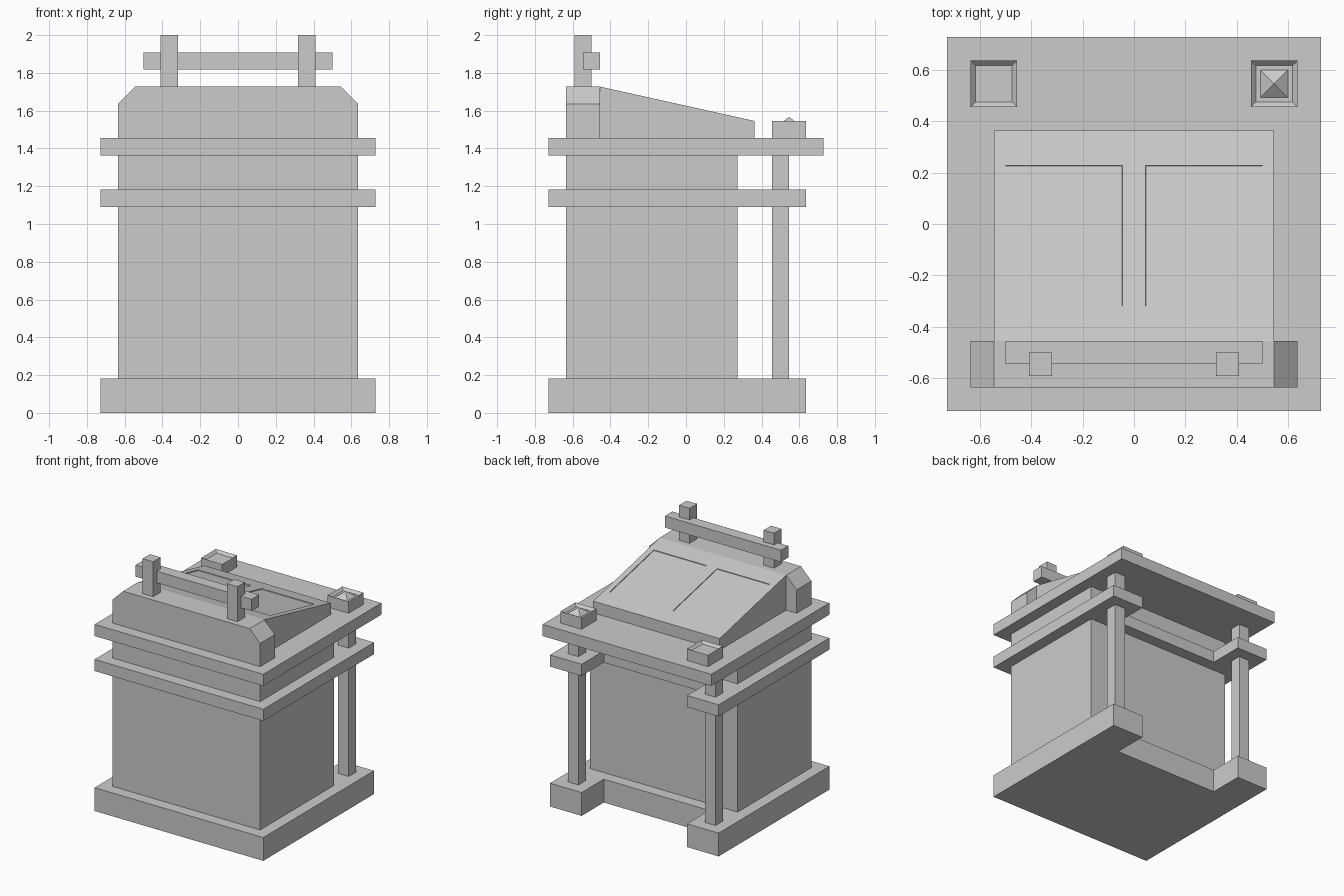
import bpy
import bmesh
from mathutils import Vector

cube = bpy.data.objects.get("Cube")
if cube:
    bpy.data.objects.remove(cube, do_unlink=True)

U = 1 / 11  # modelling unit: every part sits on this module

grey = bpy.data.materials.new("plain_grey")
grey.use_nodes = True
grey.diffuse_color = (0.6, 0.6, 0.6, 1)
grey.node_tree.nodes["Principled BSDF"].inputs["Base Color"].default_value = (0.6, 0.6, 0.6, 1)


def finish(bm, name):
    """Scale from module units and place the mesh in the scene."""
    bmesh.ops.scale(bm, vec=(U, U, U), verts=bm.verts)
    mesh = bpy.data.meshes.new(name)
    bm.to_mesh(mesh)
    bm.free()
    mesh.materials.append(grey)
    obj = bpy.data.objects.new(name, mesh)
    bpy.context.collection.objects.link(obj)
    return obj


def prism(points, axis, lo, hi):
    """Extrude a 2D outline along x, y or z."""
    bm = bmesh.new()
    place = {"x": lambda a, b: (lo, a, b),
             "y": lambda a, b: (a, lo, b),
             "z": lambda a, b: (a, b, lo)}[axis]
    step = Vector([(hi - lo) * (axis == k) for k in "xyz"])
    face = bm.faces.new([bm.verts.new(place(a, b)) for a, b in points])
    grown = bmesh.ops.extrude_face_region(bm, geom=[face], use_keep_orig=True)
    moved = [v for v in grown["geom"] if isinstance(v, bmesh.types.BMVert)]
    bmesh.ops.translate(bm, vec=step, verts=moved)
    bmesh.ops.recalc_face_normals(bm, faces=bm.faces)
    return bm


def box(x0, x1, y0, y1, z0, z1):
    return prism([(x0, y0), (x1, y0), (x1, y1), (x0, y1)], "z", z0, z1)


# Base and middle ledge share an outline with a notch at the back
notched = [(-8, -8), (8, -8), (8, 7), (5, 7), (5, 4), (-5, 4), (-5, 7), (-8, 7)]
finish(prism(notched, "z", 0, 2), "base")
finish(prism(notched, "z", 12, 13), "middle_ledge")

# Body and top slab
finish(box(-7, 7, -7, 3, 2, 15), "body")
finish(box(-8, 8, -8, 8, 15, 16), "top_slab")

# Front parapet with clipped upper corners
finish(prism([(-7, 16), (7, 16), (7, 18), (6, 19), (-6, 19), (-7, 18)], "y", -7, -5), "parapet")

# Sloped roof with two shallow recessed panels
bm = prism([(-5, 16), (4, 16), (4, 17), (-5, 19)], "x", -6, 6)
cuts = [((x, 0, 0), (1, 0, 0)) for x in (-5.5, -0.5, 0.5, 5.5)]
cuts += [((0, y, 0), (0, 1, 0)) for y in (-3.5, 2.5)]
for co, no in cuts:
    bmesh.ops.bisect_plane(bm, geom=bm.verts[:] + bm.edges[:] + bm.faces[:],
                           plane_co=co, plane_no=no)
bm.normal_update()
panels = []
for f in bm.faces:
    c = f.calc_center_median()
    if f.normal.z > 0.5 and 0.5 < abs(c.x) < 5.5 and -3.5 < c.y < 2.5:
        panels.append(f)
bmesh.ops.inset_individual(bm, faces=panels, thickness=0.01, depth=-0.06)
finish(bm, "sloped_roof")

# Rail on two posts
finish(box(-5.5, 5.5, -6, -5, 20, 21), "rail")
for side, x in (("right", -4), ("left", 4)):
    finish(box(x - 0.5, x + 0.5, -6.5, -5.5, 19, 22), side + "_rail_post")

# Back columns with hollow caps above them
for side, s in (("right", -1), ("left", 1)):
    x0, x1 = sorted((6 * s, 7 * s))
    finish(box(x0, x1, 5, 6, 2, 15), side + "_column")
    bm = box(6 * s - 1, 6 * s + 1, 5, 7, 16, 17)
    bm.normal_update()
    top = [f for f in bm.faces if f.normal.z > 0.9]
    bmesh.ops.inset_individual(bm, faces=top, thickness=0.3, depth=-0.22)
    finish(bm, side + "_cap")

# Small pyramid inside the left cap
bm = box(5.3, 6.7, 5.3, 6.7, 16.7, 17.24)
tip = [v for v in bm.verts if v.co.z > 17]
bmesh.ops.pointmerge(bm, verts=tip, merge_co=(6, 6, 17.24))
finish(bm, "cap_pyramid")
